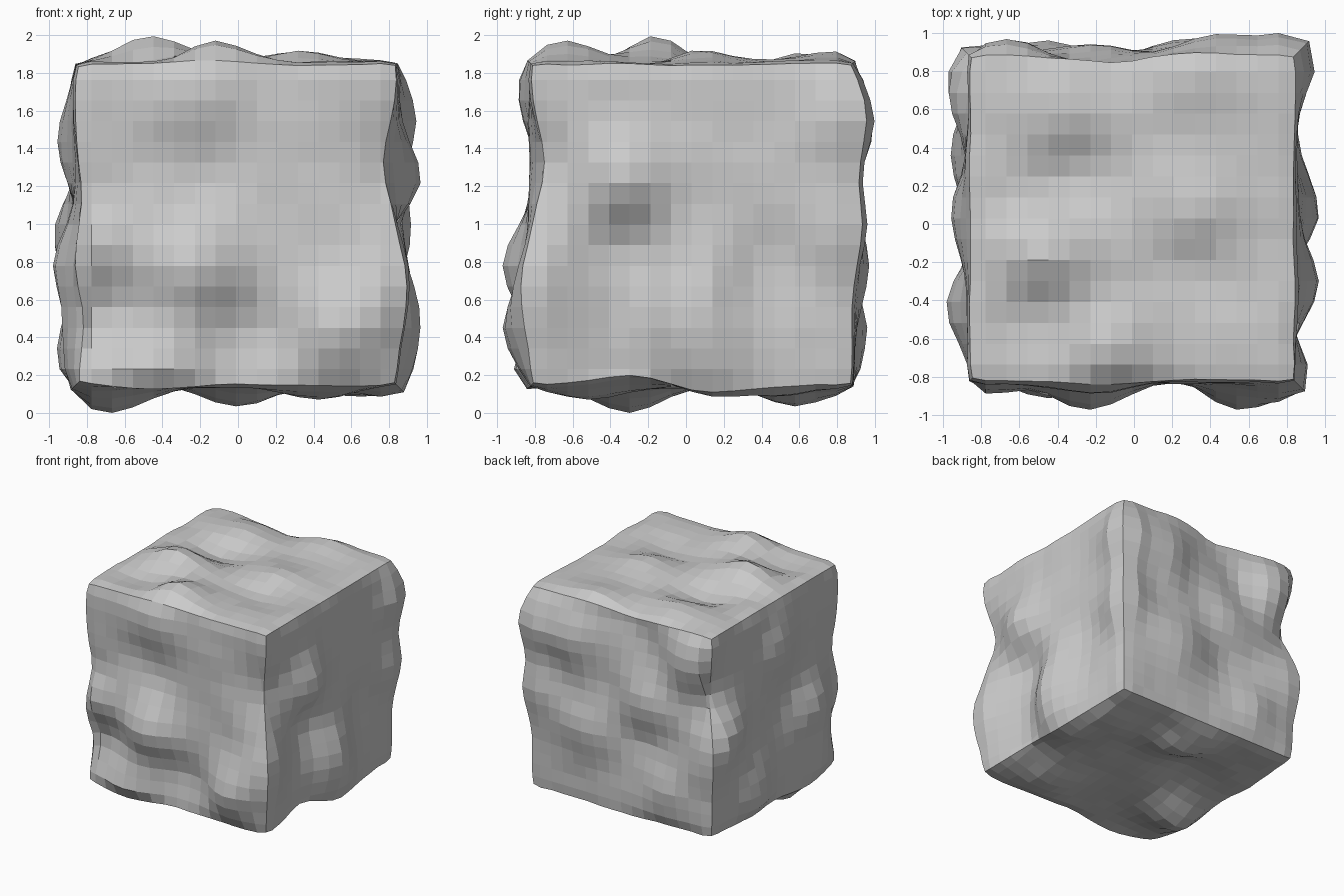
import bpy, bmesh, math
from mathutils import Vector, noise

HALF = 0.875                       # half side of the undisplaced block
CELLS = 16
STEP = 2 * HALF / CELLS            # width of one grid cell
SPREAD = 2.2                       # lump radius in cells
LEVEL = -0.015                     # general level of the surface between lumps
OFFSET = Vector((-0.01, 0.03, 0))

# Axis and direction of each side, then its lumps and dents:
# grid position along the two axes in the side, and height in hundredths
SIDES = {
    "front": (1, -1, [(-2, -2, 15), (-7, -1, 9), (5, -5, 13), (-4, -7, 9),
                      (-2, 6, 7), (-2, 3, -5), (-6, -4, -8), (1, -5, -6)]),
    "back": (1, 1, [(3, -2, 9), (-2, 1, 6), (-4, -5, 7), (4, 5, 10),
                    (-6, 5, 11), (-3, 5, -5), (-2, -2, -5)]),
    "left": (0, 1, [(-3, 2, 13), (0, -5, 12), (1, -2, 7), (-3, -1, -10),
                    (-3, -5, -6), (3, -2, -6)]),
    "right": (0, -1, [(-4, -2, 11), (6, 0, 9), (0, 4, 9), (3, -6, 9),
                      (-1, -1, -5), (-5, -6, 6)]),
    "top": (2, 1, [(-4, -2, 17), (-1, -6, 11), (3, 0, 8), (-3, 5, 6),
                   (-3, 2, -8), (-4, -4, -7), (3, -2, -6), (3, 7, 6)]),
    "bottom": (2, -1, [(-6, -3, 14), (0, 5, 10), (4, -5, 7), (-3, 2, -5),
                       (6, 4, 5)]),
}

# Lumps and dents on the corners between sides: grid position and height
EDGE_LUMPS = [(8, 8, 5, 11), (8, 8, 0, 8), (-8, 8, 3, -12), (-8, 8, -2, 6),
              (8, -8, 3, -9), (8, -8, -3, 8), (-8, -8, 1, -6), (-8, -8, -5, -5),
              (8, -3, -8, -7), (8, 1, -8, 5), (-1, 8, 8, -5)]


def lump_sum(place, lumps):
    """Sum of the rounded lumps at a grid position on a side or in space."""
    return sum(height / 100 * math.exp(-math.dist(place, spot) ** 2 / SPREAD ** 2)
               for *spot, height in lumps)


def displacement(co):
    """Height at a vertex, averaged over the sides that meet there."""
    cell = co / STEP
    heights = [lump_sum([cell[i] for i in range(3) if i != axis], lumps)
               for axis, sign, lumps in SIDES.values()
               if co[axis] * sign > HALF - STEP / 2]
    rim = -0.025 * (len(heights) - 1)
    grain = 0.015 * noise.noise(co * 4.3)
    side = sum(heights) / len(heights)
    return LEVEL + rim + grain + side + lump_sum(cell, EDGE_LUMPS)


# Remove the default cube
old = bpy.data.objects.get("Cube")
if old:
    bpy.data.objects.remove(old, do_unlink=True)

# Gridded block
bm = bmesh.new()
bmesh.ops.create_cube(bm, size=2 * HALF)
bmesh.ops.subdivide_edges(bm, edges=bm.edges[:], cuts=CELLS - 1, use_grid_fill=True)
bm.normal_update()

# Push the surface in and out along its normals
moved = [v.co + v.normal * displacement(v.co) for v in bm.verts]
for vert, co in zip(bm.verts, moved):
    vert.co = co + OFFSET

# Rest the lowest lump on the ground
lowest = min(v.co.z for v in bm.verts)
bmesh.ops.translate(bm, verts=bm.verts[:], vec=(0, 0, -lowest))

mesh = bpy.data.meshes.new("lumpy_block")
bm.to_mesh(mesh)
bm.free()
block = bpy.data.objects.new("lumpy_block", mesh)
bpy.context.scene.collection.objects.link(block)

# Plain stone grey, flat shaded
stone = bpy.data.materials.new("stone_grey")
stone.use_nodes = True
colour = (0.6, 0.6, 0.6, 1)
stone.diffuse_color = colour
stone.node_tree.nodes["Principled BSDF"].inputs["Base Color"].default_value = colour
mesh.materials.append(stone)
mesh.shade_flat()
